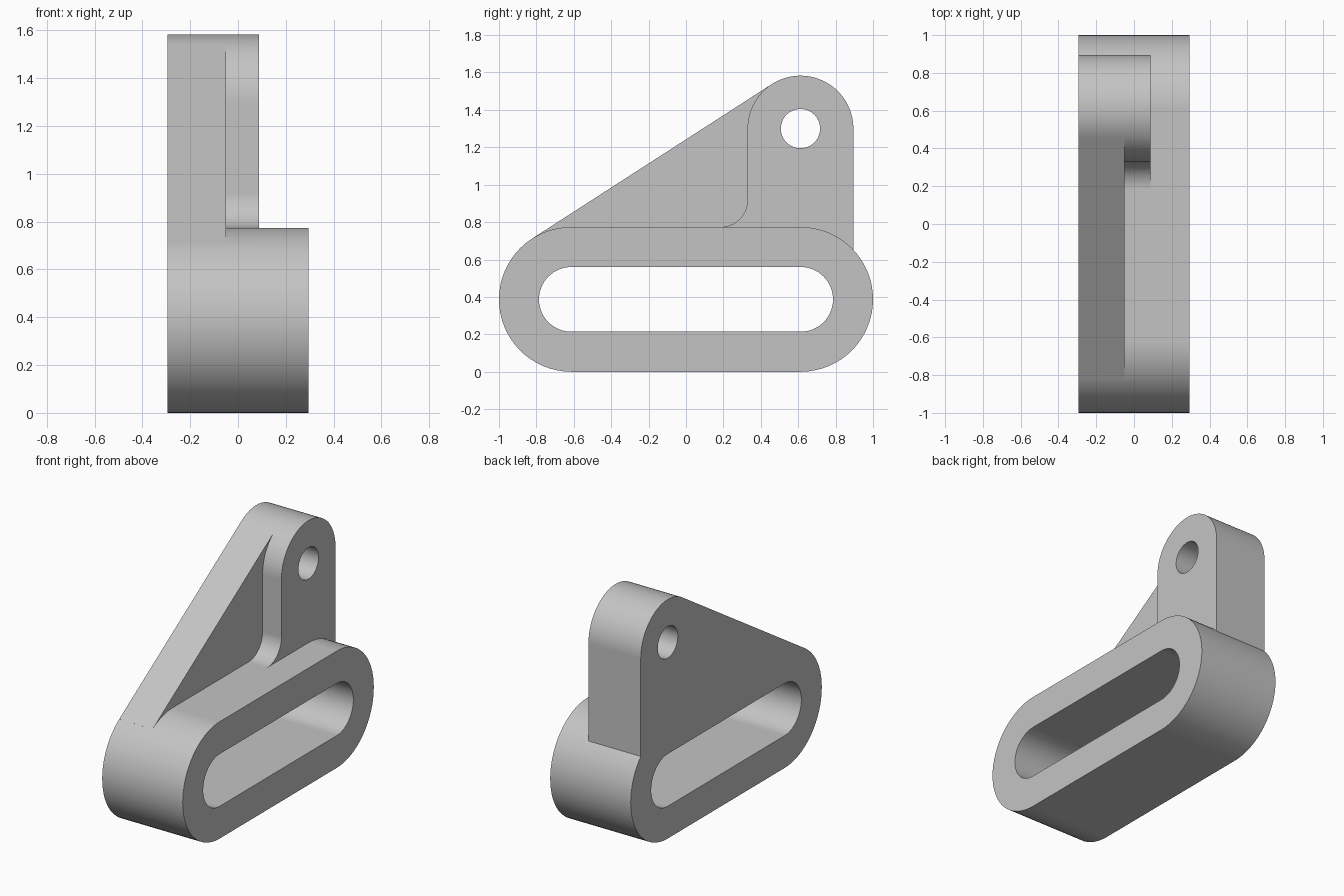
import bpy, bmesh, math
from mathutils import Vector

cube = bpy.data.objects.get("Cube")
if cube:
    bpy.data.objects.remove(cube)

# Main dimensions: points are (y, z) in the side plane
HALF_W, WEB_X, LUG_X = 0.295, -0.05, 0.088
LINK_R, SLOT_R = 0.387, 0.173
LUG_R, HOLE_R, FILLET = 0.283, 0.105, 0.145
FRONT = Vector((-0.613, LINK_R))
BACK = Vector((0.613, LINK_R))
LUG = Vector((0.612, 1.3))

grey = bpy.data.materials.new("light_grey")
grey.use_nodes = True
color = (0.55, 0.55, 0.55, 1)
grey.diffuse_color = color
grey.node_tree.nodes["Principled BSDF"].inputs["Base Color"].default_value = color


def arc(center, radius, start, end, steps=32):
    """Points along an arc, angles in radians."""
    angles = [start + (end - start) * i / steps for i in range(steps + 1)]
    return [center + radius * Vector((math.cos(a), math.sin(a))) for a in angles]


def stadium(radius):
    quarter = math.pi / 2
    return (arc(BACK, radius, -quarter, quarter)
            + arc(FRONT, radius, quarter, 3 * quarter))


def prism(name, outline, x0, x1):
    """Extrude a side-plane outline along x."""
    bm = bmesh.new()
    face = bm.faces.new([bm.verts.new((x0, p.x, p.y)) for p in outline])
    extruded = bmesh.ops.extrude_face_region(bm, geom=[face])["geom"]
    moved = [g for g in extruded if isinstance(g, bmesh.types.BMVert)]
    bmesh.ops.translate(bm, verts=moved, vec=(x1 - x0, 0, 0))
    bmesh.ops.recalc_face_normals(bm, faces=bm.faces)
    mesh = bpy.data.meshes.new(name)
    bm.to_mesh(mesh)
    bm.free()
    mesh.materials.append(grey)
    obj = bpy.data.objects.new(name, mesh)
    bpy.context.collection.objects.link(obj)
    return obj


def combine(target, tool, operation):
    mod = target.modifiers.new(operation.lower(), 'BOOLEAN')
    mod.operation, mod.solver, mod.object = operation, 'EXACT', tool
    bpy.ops.object.modifier_apply(modifier=mod.name)
    bpy.data.objects.remove(tool)


# Slotted link body
bracket = prism("slotted_bracket", stadium(LINK_R), -HALF_W, HALF_W)
bpy.context.view_layer.objects.active = bracket
bracket.select_set(True)

# Direction normal to the line tangent to link end and lug end
span = LUG - FRONT
tangent = math.atan2(span.y, span.x) + math.acos((LINK_R - LUG_R) / span.length)

# Lug with a rounded top and a concave fillet onto the link
top = 2 * LINK_R
left = LUG.x - LUG_R
root = 0.6
fillet_center = Vector((left - FILLET, top + FILLET))
lug_outline = ([Vector((LUG.x + LUG_R, root))]
               + arc(LUG, LUG_R, 0, tangent)
               + arc(LUG, LUG_R, tangent, math.pi, 16)[1:]
               + arc(fillet_center, FILLET, 0, -math.pi / 2, 16)
               + [Vector((left - FILLET, root))])
lug = prism("lug", lug_outline, -HALF_W, LUG_X)

# Thin sloping web between the link and the lug
normal = Vector((math.cos(tangent), math.sin(tangent)))
web_outline = [FRONT, BACK, LUG, LUG + LUG_R * normal, FRONT + LINK_R * normal]
web = prism("web", web_outline, -HALF_W, WEB_X)

combine(bracket, lug, 'UNION')
combine(bracket, web, 'UNION')

# Through slot and pin hole
for name, outline in (("slot_cutter", stadium(SLOT_R)),
                      ("pin_hole_cutter", arc(LUG, HOLE_R, 0, 2 * math.pi, 48)[:-1])):
    cutter = prism(name, outline, -1, 1)
    cutter.hide_render = True
    combine(bracket, cutter, 'DIFFERENCE')

# Smooth curved walls, crisp edges
bpy.ops.object.shade_smooth_by_angle(angle=math.radians(30))
weighted = bracket.modifiers.new("weighted_normals", 'WEIGHTED_NORMAL')
weighted.keep_sharp = True
